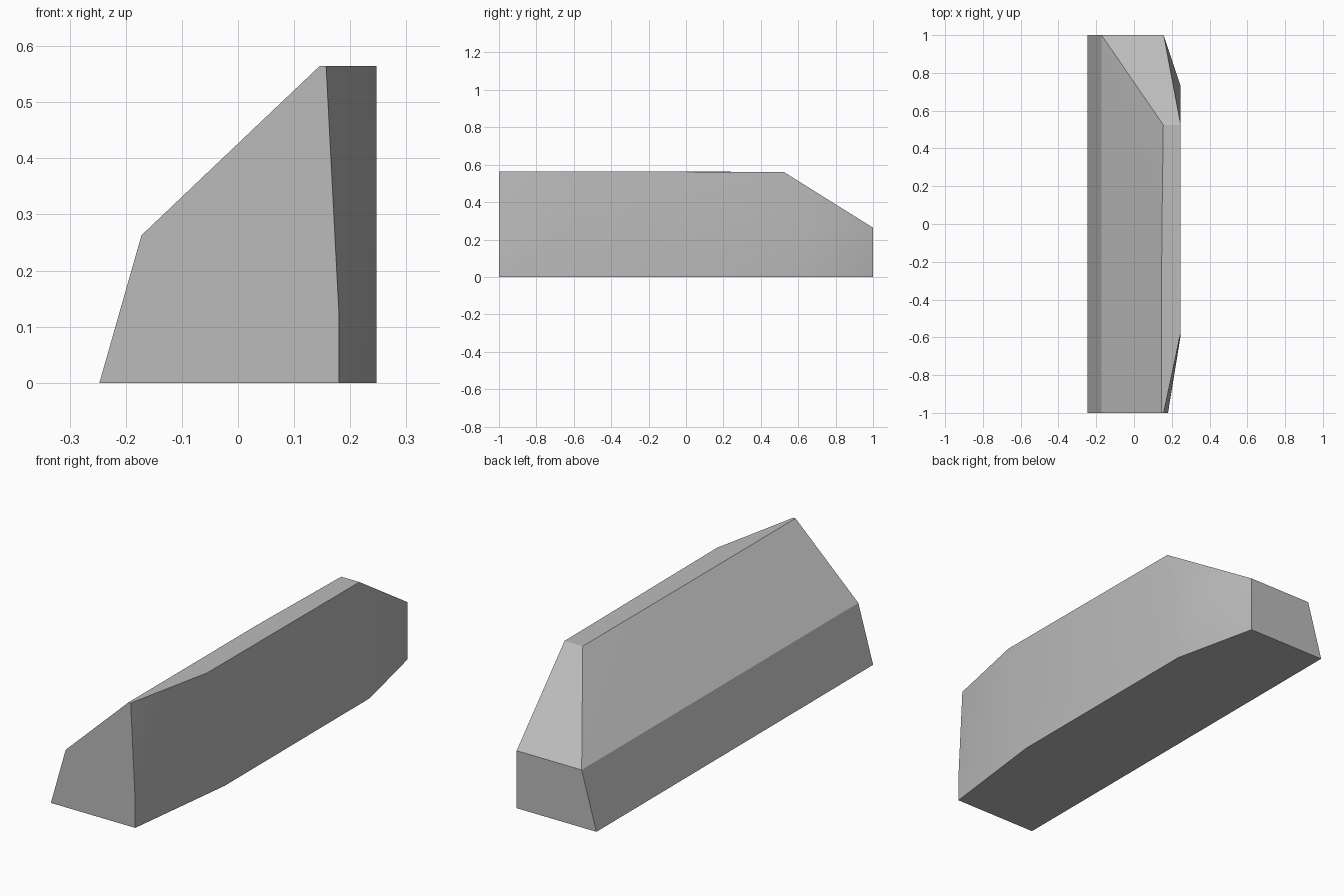
import bpy
import bmesh
import math

cube = bpy.data.objects.get("Cube")
if cube:
    bpy.data.objects.remove(cube, do_unlink=True)

# Single plain stone colour
grey = bpy.data.materials.new("plain grey")
grey.use_nodes = True
colour = (0.5, 0.5, 0.5, 1)
grey.diffuse_color = colour
grey.node_tree.nodes["Principled BSDF"].inputs["Base Color"].default_value = colour

SIDE = 0.247      # outer face of the long straight side
SHOULDER = 0.263  # height of the shoulder below the slopes
TOP = 0.565

# Sloped flank: base edge, shoulder edge and crest, from front to back
flank = [(x, y, z) for y in (-1, 1) for x, z in ((-SIDE, 0), (-0.172, SHOULDER))]
crest = [(0.146, -1, TOP), (0.147, -0.08, TOP), (0.155, 0.525, 0.56)]

# Straight side with its tapered ends
front_corner = [(0.18, -1, 0), (0.18, -1, 0.12), (0.157, -1, TOP)]
side_face = [(SIDE, y, z) for y, z in (
    (-0.45, 0), (-0.59, 0.3), (-0.575, TOP),
    (0.6, 0), (0.73, 0.25), (0.525, 0.56))]
back_corner = [(0.157, 1, 0), (0.157, 1, SHOULDER)]

# Close the facets around the corner points
bm = bmesh.new()
for point in flank + crest + front_corner + side_face + back_corner:
    bm.verts.new(point)
bmesh.ops.convex_hull(bm, input=bm.verts)
bmesh.ops.dissolve_limit(bm, angle_limit=math.radians(0.5),
                         verts=bm.verts, edges=bm.edges)
bmesh.ops.recalc_face_normals(bm, faces=bm.faces)
mesh = bpy.data.meshes.new("kerb_block")
bm.to_mesh(mesh)
bm.free()
mesh.materials.append(grey)

block = bpy.data.objects.new("kerb_block", mesh)
bpy.context.collection.objects.link(block)

# Soft shading across the tapered side, crisp main edges
bpy.ops.object.select_all(action="DESELECT")
block.select_set(True)
bpy.context.view_layer.objects.active = block
bpy.ops.object.shade_smooth_by_angle(angle=math.radians(25))
